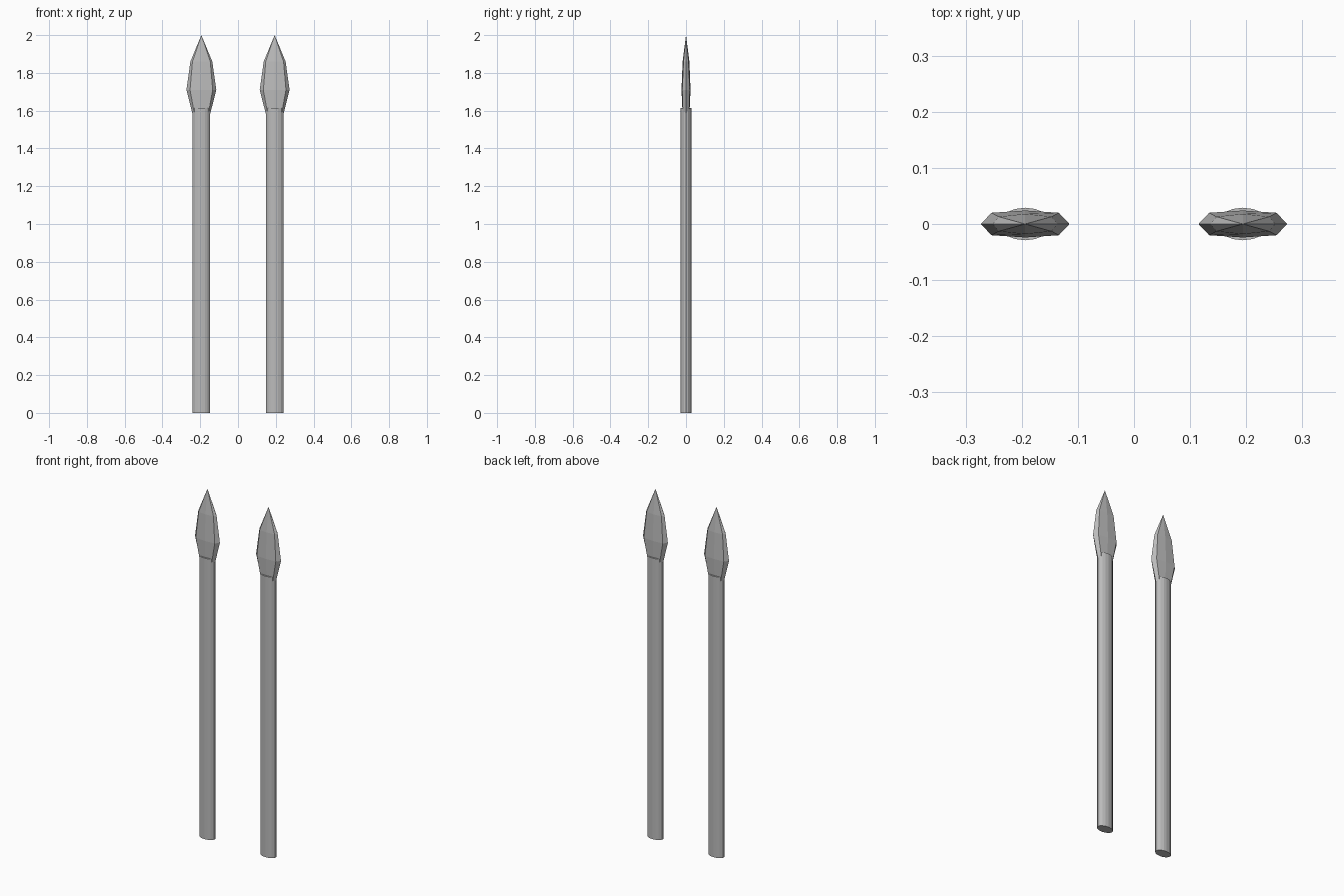
import bpy, bmesh, math

if "Cube" in bpy.data.objects:
    bpy.data.objects.remove(bpy.data.objects["Cube"])

metal = bpy.data.materials.new("plain_grey")
metal.diffuse_color = (0.5, 0.5, 0.5, 1)
metal.use_nodes = True
metal.node_tree.nodes["Principled BSDF"].inputs["Base Color"].default_value = metal.diffuse_color


def loft(name, rings, x, tip=None):
    """Skin a stack of rings, capped below and closed by a cap or a point."""
    bm = bmesh.new()
    loops = [[bm.verts.new(p) for p in ring] for ring in rings]
    n = len(loops[0])
    for a, b in zip(loops, loops[1:]):
        for i in range(n):
            j = (i + 1) % n
            bm.faces.new((a[i], a[j], b[j], b[i]))
    bm.faces.new(loops[0][::-1])
    if tip:
        t = bm.verts.new(tip)
        for i in range(n):
            bm.faces.new((loops[-1][i], loops[-1][(i + 1) % n], t))
    else:
        bm.faces.new(loops[-1])
    bmesh.ops.recalc_face_normals(bm, faces=bm.faces)
    mesh = bpy.data.meshes.new(name)
    bm.to_mesh(mesh)
    bm.free()
    mesh.materials.append(metal)
    obj = bpy.data.objects.new(name, mesh)
    obj.location.x = x
    bpy.context.collection.objects.link(obj)
    return obj


def oval(rx, ry, z, n=16):
    return [(rx * math.cos(2 * math.pi * i / n),
             ry * math.sin(2 * math.pi * i / n), z) for i in range(n)]


def blade_section(w, shoulder, edge, ridge, z):
    """Eight-sided section: sharp edges, bevel shoulders and a middle ridge."""
    return [(w, 0, z), (shoulder, edge, z), (0, ridge, z), (-shoulder, edge, z),
            (-w, 0, z), (-shoulder, -edge, z), (0, -ridge, z), (shoulder, -edge, z)]


for side, x in (("left", -0.194), ("right", 0.194)):
    # Oval shaft
    loft(side + "_shaft", [oval(0.047, 0.029, 0), oval(0.047, 0.029, 1.613)], x)
    # Faceted leaf-shaped head
    loft(side + "_spear_head", [
        blade_section(0.046, 0.036, 0.016, 0.018, 1.58),
        blade_section(0.079, 0.060, 0.020, 0.024, 1.71),
        blade_section(0.058, 0.047, 0.013, 0.018, 1.86),
    ], x, tip=(0, 0, 2.0))
